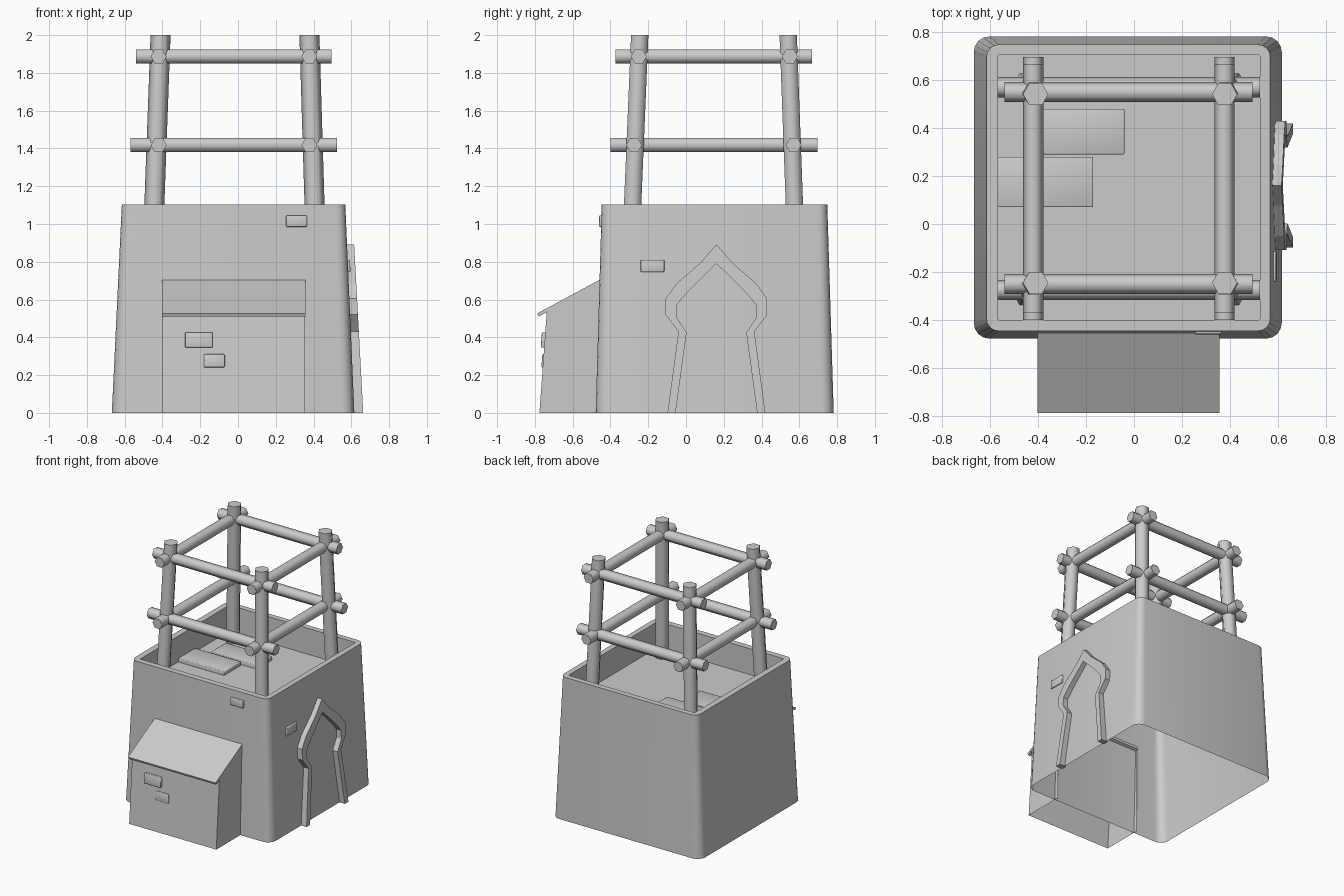
import bpy, bmesh
from math import sin, cos, pi, radians, atan
from mathutils import Vector, Matrix

if "Cube" in bpy.data.objects:
    bpy.data.objects.remove(bpy.data.objects["Cube"])


def finish(name, bm, angle=None, recalc=True):
    if recalc:
        bmesh.ops.recalc_face_normals(bm, faces=bm.faces)
    me = bpy.data.meshes.new(name)
    bm.to_mesh(me)
    bm.free()
    ob = bpy.data.objects.new(name, me)
    bpy.context.collection.objects.link(ob)
    if angle:
        bpy.ops.object.select_all(action='DESELECT')
        ob.select_set(True)
        bpy.context.view_layer.objects.active = ob
        bpy.ops.object.shade_smooth_by_angle(angle=radians(angle))
    return ob


def bridge(bm, a, b):
    n = len(a)
    for i in range(n):
        bm.faces.new((a[i], a[(i + 1) % n], b[(i + 1) % n], b[i]))


def rounded_ring(bm, x0, x1, y0, y1, z, r, seg=4):
    corners = [(x1 - r, y1 - r), (x0 + r, y1 - r), (x0 + r, y0 + r), (x1 - r, y0 + r)]
    return [bm.verts.new((cx + r * cos(a), cy + r * sin(a), z))
            for k, (cx, cy) in enumerate(corners)
            for a in [(k + i / seg) * pi / 2 for i in range(seg + 1)]]


def pole(name, a, b, r, u, v):
    """Six-sided pole from a to b; u and v span the end caps."""
    bm = bmesh.new()
    rings = [[bm.verts.new(Vector(p) + r * (cos(i * pi / 3) * Vector(u) + sin(i * pi / 3) * Vector(v)))
              for i in range(6)] for p in (a, b)]
    bridge(bm, *rings)
    for ring in rings:
        bm.faces.new(ring)
    finish(name, bm, 65)


def brick(name, lo, hi, rot=None, bevel=0.005):
    lo, hi = Vector(lo), Vector(hi)
    bm = bmesh.new()
    bmesh.ops.create_cube(bm, size=1)
    bmesh.ops.scale(bm, vec=hi - lo, verts=bm.verts)
    bmesh.ops.bevel(bm, geom=bm.edges[:], offset=bevel, segments=2, affect='EDGES', profile=0.5)
    ob = finish(name, bm, 50)
    ob.matrix_world = Matrix.Translation((lo + hi) / 2) @ (rot or Matrix())


# Tapered tower shell, open below, with a sunken roof floor
bm = bmesh.new()
rings = [rounded_ring(bm, -0.668, 0.616, -0.478, 0.782, 0.0, 0.065),
         rounded_ring(bm, -0.615, 0.568, -0.446, 0.748, 1.103, 0.05),
         rounded_ring(bm, -0.568, 0.525, -0.40, 0.705, 1.103, 0.008),
         rounded_ring(bm, -0.568, 0.525, -0.40, 0.705, 0.90, 0.008)]
for a, b in zip(rings, rings[1:]):
    bridge(bm, a, b)
bm.faces.new(rings[-1])
finish("tower_body", bm, 40, recalc=False)

# Porch walls, open below and behind
bm = bmesh.new()
side = [(-0.44, 0), (-0.776, 0), (-0.737, 0.535), (-0.44, 0.70)]
L, R = [[bm.verts.new((x, y, z)) for y, z in side] for x in (-0.4, 0.355)]
bm.faces.new(L[::-1])
bm.faces.new(R)
bm.faces.new((L[1], R[1], R[2], L[2]))
bmesh.ops.reverse_faces(bm, faces=[f for f in bm.faces
                                   if f.normal.dot(f.calc_center_median() - Vector((-0.02, -0.5, 0.3))) < 0])
bm.normal_update()
for f in bm.faces:
    if f.normal.dot(f.calc_center_median() - Vector((-0.02, -0.5, 0.3))) < 0:
        f.normal_flip()
finish("porch_walls", bm, recalc=False)

# Sloping porch roof slab
bm = bmesh.new()
slab = [(-0.787, 0.527), (-0.44, 0.714), (-0.44, 0.692), (-0.78, 0.510)]
L, R = [[bm.verts.new((x, y, z)) for y, z in slab] for x in (-0.402, 0.357)]
bridge(bm, L, R)
bm.faces.new(L)
bm.faces.new(R)
finish("porch_roof", bm)

# Pointed arch frame leaning with the right wall
C = 0.161
outer = [(0.259, 0), (0.201, 0.43), (0.269, 0.52), (0.269, 0.605), (0.211, 0.685), (0.084, 0.795), (0, 0.892)]
inner = [(0.216, 0), (0.158, 0.425), (0.211, 0.505), (0.211, 0.57), (0.158, 0.635), (0.063, 0.73), (0, 0.79)]


def both_sides(half):
    return [(C - d, z) for d, z in half] + [(C + d, z) for d, z in half[-2::-1]]


bm = bmesh.new()
sections = []
for (yo, zo), (yi, zi) in zip(both_sides(outer), both_sides(inner)):
    sections.append([bm.verts.new((0.663 - 0.054 * z - d, y, z))
                     for d, y, z in ((0, yo, zo), (0, yi, zi), (0.06, yi, zi), (0.06, yo, zo))])
for a, b in zip(sections, sections[1:]):
    bridge(bm, a, b)
bm.faces.new(sections[0])
bm.faces.new(sections[-1])
finish("arch_frame", bm)

# Loose bricks on walls and roof floor
porch_tilt = Matrix.Rotation(-atan(0.073), 4, 'X')
front_tilt = Matrix.Rotation(-atan(0.029), 4, 'X')
right_tilt = Matrix.Rotation(-atan(0.043), 4, 'Y')
brick("porch_brick_upper", (-0.28, -0.766, 0.345), (-0.135, -0.72, 0.425), porch_tilt)
brick("porch_brick_lower", (-0.18, -0.763, 0.24), (-0.07, -0.73, 0.31), porch_tilt)
brick("front_brick", (0.255, -0.46, 0.985), (0.365, -0.42, 1.045), front_tilt)
brick("right_brick", (0.55, -0.24, 0.745), (0.594, -0.115, 0.81), right_tilt)
brick("floor_brick_front", (-0.568, 0.07, 0.88), (-0.17, 0.28, 0.93))
brick("floor_brick_back", (-0.44, 0.29, 0.88), (-0.04, 0.48, 0.93))

# Leaning corner posts
X, Y, Z = (1, 0, 0), (0, 1, 0), (0, 0, 1)
for sx, xt, xb in (("left", -0.41, -0.451), ("right", 0.378, 0.412)):
    for sy, yt, yb in (("front", -0.245, -0.292), ("back", 0.541, 0.582)):
        pole(f"{sy}_{sx}_post", (xb, yb, 0.88), (xt, yt, 2.0), 0.053, X, Y)

# Two levels of crossing rails
for level, z, x0, x1, y0, y1, yf, yk in (
        ("upper", 1.887, -0.54, 0.495, -0.372, 0.668, -0.25, 0.55),
        ("lower", 1.418, -0.57, 0.525, -0.40, 0.697, -0.275, 0.57)):
    for side_name, y in (("front", yf), ("back", yk)):
        pole(f"{level}_{side_name}_rail", (x0, y, z), (x1, y, z), 0.042, Y, Z)
    for side_name, x in (("left", -0.42), ("right", 0.378)):
        pole(f"{level}_{side_name}_rail", (x, y0, z), (x, y1, z), 0.042, X, Z)
